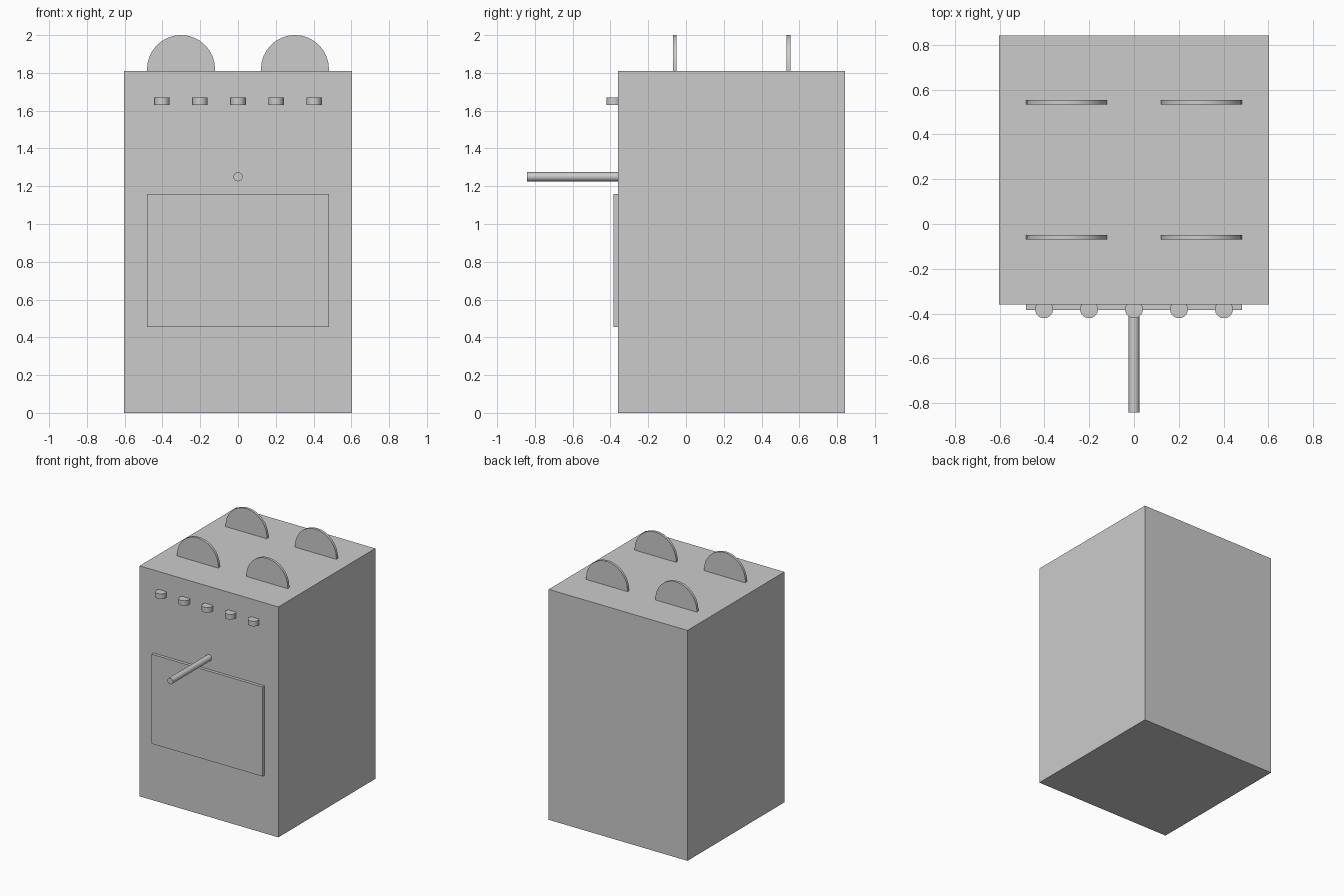
import bpy
from math import pi

if "Cube" in bpy.data.objects:
    bpy.data.objects.remove(bpy.data.objects["Cube"])


def box(name, x, y, z):
    """Box from (min, max) ranges on each axis."""
    centre = [(a + b) / 2 for a, b in (x, y, z)]
    bpy.ops.mesh.primitive_cube_add(size=1, location=centre)
    ob = bpy.context.object
    ob.name = name
    ob.scale = [b - a for a, b in (x, y, z)]
    bpy.ops.object.transform_apply(location=False, rotation=False, scale=True)
    return ob


def cylinder(name, centre, radius, depth, along_y=False):
    bpy.ops.mesh.primitive_cylinder_add(
        vertices=32, radius=radius, depth=depth, location=centre,
        rotation=(pi / 2 if along_y else 0, 0, 0))
    ob = bpy.context.object
    ob.name = name
    bpy.ops.object.shade_smooth_by_angle()
    return ob


FRONT = -0.36
TOP = 1.81

# Oven cabinet and raised door panel
box("oven_body", (-0.603, 0.603), (FRONT, 0.843), (0, TOP))
box("oven_door", (-0.482, 0.482), (FRONT - 0.024, FRONT + 0.02), (0.455, 1.158))

# Rod handle sticking straight out of the front
cylinder("door_handle", (0, -0.36, 1.25), 0.024, 0.965, along_y=True)

# Row of control knobs, upright discs half sunk in the front
for i in range(5):
    cylinder(f"knob_{i + 1}", (-0.402 + 0.201 * i, FRONT - 0.021, 1.65), 0.04, 0.04)

# Four burner discs standing on edge, lower halves inside the body
for row, y in (("front", -0.06), ("back", 0.543)):
    for side, x in (("left", -0.3015), ("right", 0.3015)):
        cylinder(f"burner_{row}_{side}", (x, y, TOP + 0.01), 0.18, 0.02, along_y=True)
